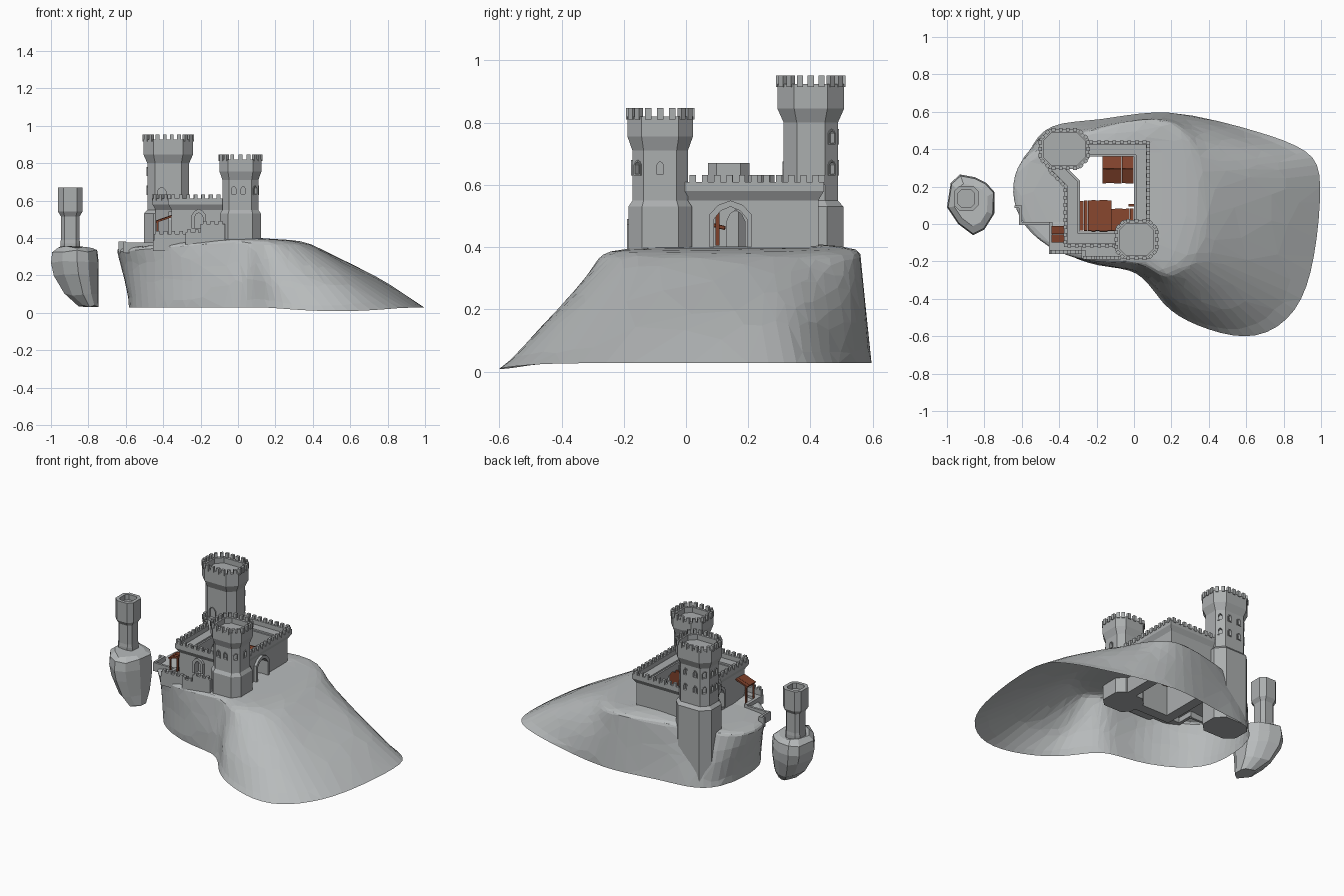
import bpy, bmesh, math, random
from mathutils import Matrix, Vector

random.seed(4)
cube = bpy.data.objects.get("Cube")
if cube:
    bpy.data.objects.remove(cube, do_unlink=True)


def material(name, r, g, b):
    m = bpy.data.materials.new(name)
    m.use_nodes = True
    m.diffuse_color = (r, g, b, 1)
    m.node_tree.nodes["Principled BSDF"].inputs["Base Color"].default_value = (r, g, b, 1)
    return m


ROCK = material("rock grey", .475, .495, .5)
STONE = material("castle stone", .41, .425, .43)
WOOD = material("red brown wood", .21, .053, .024)


def finish(name, bm, mat, recalc=True):
    if recalc:
        bmesh.ops.recalc_face_normals(bm, faces=bm.faces)
    mesh = bpy.data.meshes.new(name)
    bm.to_mesh(mesh)
    bm.free()
    mesh.materials.append(mat)
    ob = bpy.data.objects.new(name, mesh)
    bpy.context.collection.objects.link(ob)
    return ob


def loft(name, rings, mat, capped=True, wrap=False, recalc=True):
    bm = bmesh.new()
    rows = [[bm.verts.new(p) for p in ring] for ring in rings]
    for a, b in zip(rows, rows[1:] + (rows[:1] if wrap else [])):
        for i in range(len(a)):
            j = (i + 1) % len(a)
            bm.faces.new((a[i], a[j], b[j], b[i]))
    if capped:
        bm.faces.new(rows[0][::-1])
        bm.faces.new(rows[-1])
    if not recalc:
        bmesh.ops.remove_doubles(bm, verts=bm.verts, dist=.002)
    return finish(name, bm, mat, recalc)


def offset(poly, d):
    """Move every edge of a counter-clockwise polygon outward by d."""
    out = []
    for i, p in enumerate(poly):
        e0 = (p - poly[i - 1]).normalized()
        e1 = (poly[(i + 1) % len(poly)] - p).normalized()
        n0, n1 = Vector((e0.y, -e0.x)), Vector((e1.y, -e1.x))
        out.append(p + (n0 + n1) * d / (1 + n0.dot(n1)))
    return out


def profile_rings(poly, profile):
    return [[(p.x, p.y, z) for p in offset(poly, d)] for d, z in profile]


def add_box(bm, centre, size, rot=Matrix()):
    mat = Matrix.Translation(centre) @ rot @ Matrix.Diagonal((*size, 1))
    bmesh.ops.create_cube(bm, size=1, matrix=mat)


def span_box(bm, x0, x1, y0, y1, z0, z1):
    add_box(bm, ((x0 + x1) / 2, (y0 + y1) / 2, (z0 + z1) / 2), (x1 - x0, y1 - y0, z1 - z0))


def edges(poly):
    for i, p in enumerate(poly):
        q = poly[(i + 1) % len(poly)]
        yield i, p, q, math.atan2(q.y - p.y, q.x - p.x)


def merlons(name, poly, z, height, step):
    bm = bmesh.new()
    for i, p, q, angle in edges(poly):
        n = max(1, round((q - p).length / step))
        for k in range(n):
            c = p.lerp(q, (k + .5) / n)
            add_box(bm, (c.x, c.y, z + height / 2 - .005), (.02, .018, height + .01),
                    Matrix.Rotation(angle, 4, 'Z'))
    finish(name, bm, STONE)


def arch(name, w, h, depth, loc, angle):
    """Pointed arch block; its local x runs along the wall."""
    shape = [(-.5, 0), (.5, 0), (.5, .7), (.3, .9), (0, 1), (-.3, .9), (-.5, .7)]
    rings = [[(x * w, s * depth / 2, z * h) for x, z in shape] for s in (-1, 1)]
    ob = loft(name, rings, STONE)
    ob.location = loc
    ob.rotation_euler.z = angle
    return ob


def cut_arch(name, targets, w, h, depth, loc, angle):
    cutter = arch(name + "_cutter", w, h, depth, loc, angle)
    cutter.hide_render = cutter.hide_viewport = True
    for ob in targets:
        mod = ob.modifiers.new(name, 'BOOLEAN')
        mod.object = cutter
        mod.solver = 'EXACT'


def window(name, owner, p, z, angle, w=.022, h=.04):
    """Raised surround with a niche sunk into the wall."""
    frame = arch(name + "_frame", w + .01, h + .01, .008, (p.x, p.y, z - .005), angle)
    cut_arch(name, (owner, frame), w, h, .03, (p.x, p.y, z), angle)


# Main crag: foot x, foot y, brow x, brow y, brow z for each rib
ribs = [(1.01, .25, .32, .2, .39), (.97, -.2, .32, 0, .39), (.88, -.48, .31, -.12, .39),
        (.66, -.63, .28, -.2, .39), (.39, -.57, .21, -.27, .39), (.18, -.47, .14, -.27, .39),
        (.09, -.33, .08, -.22, .39), (0, -.24, 0, -.21, .4), (-.2, -.225, -.2, -.21, .38),
        (-.4, -.15, -.41, -.17, .37), (-.57, -.01, -.6, -.02, .35), (-.59, .19, -.67, .17, .36),
        (-.57, .4, -.62, .34, .36), (-.46, .545, -.45, .44, .38), (-.2, .55, -.2, .51, .4),
        (.12, .615, .12, .585, .4), (.4, .565, .26, .51, .39), (.65, .5, .31, .4, .39),
        (.96, .395, .32, .3, .39)]
ribs.reverse()
rings = []
for t in (0, .1, .35, .65, .88, 1):
    ring = []
    for fx, fy, bx, by, bz in ribs:
        foot = Vector((fx, fy, .008 if fy < -.5 else .028))
        p = foot.lerp(Vector((bx, by, bz)), t)
        if 0 < t < 1:
            p += Vector([random.uniform(-.012, .012) for _ in range(3)])
            # The front spur runs straighter than the other slopes
            p.z += math.sin(t * math.pi) * (.03 if fy > -.4 else .008)
        ring.append(p)
    rings.append(ring)
# The plateau stops under the castle walls, leaving the courtyard open
rings.append([(min(max(p.x, -.35), .035), min(max(p.y, -.08), .4), p.z + .012) for p in rings[-1]])
crag = loft("main_crag", rings, ROCK, capped=False, recalc=False)
crag.modifiers.new("Round", 'SUBSURF').levels = 2
crag.modifiers["Round"].render_levels = 2
crag.modifiers.new("Facets", 'DECIMATE').ratio = .2

# Sea stack with its lone turret
stack = [(-1, .09), (-.94, 0), (-.86, -.06), (-.8, -.03), (-.75, .05), (-.745, .17),
         (-.79, .22), (-.85, .25), (-.93, .265), (-.98, .22)]
loft("small_stack", [[(ax + (x - ax) * s, ay + (y - ay) * s, z + random.uniform(-.008, .008))
                      for x, y in stack]
                     for s, ax, ay, z in ((.42, -.745, .06, .035), (.72, -.745, .08, .1),
                                          (.94, -.745, .1, .2), (1, -.87, .1, .27),
                                          (.95, -.87, .1, .33), (.7, -.87, .1, .35))], ROCK)


def octagon(cx, cy, hx, hy, c):
    pts = [(hx, c - hy), (hx, hy - c), (hx - c, hy), (c - hx, hy),
           (-hx, hy - c), (-hx, c - hy), (c - hx, -hy), (hx - c, -hy)]
    return [Vector((cx + x, cy + y)) for x, y in pts]


def tower(name, poly, foot, plinth, neck, crown, rim, flare, base):
    profile = [(base, foot), (base, plinth), (0, plinth + .02), (0, neck), (flare, crown),
               (flare, rim), (flare - .022, rim), (flare - .022, rim - .035)]
    return loft(name, profile_rings(poly, profile), STONE)


turret = octagon(-.897, .137, .05, .052, .02)
tower("lone_turret", turret, .31, .37, .515, .54, .67, .015, .003)

keep = octagon(-.373, .401, .112, .087, .042)
tall_tower = tower("tall_tower", keep, .05, .53, .8, .845, .925, .02, .018)
merlons("tall_tower_merlons", offset(keep, .016), .925, .027, .04)

gate_keep = octagon(.013, -.083, .096, .089, .036)
gate_tower = tower("gate_tower", gate_keep, .3, .53, .71, .755, .82, .016, .013)
merlons("gate_tower_merlons", offset(gate_keep, .012), .82, .027, .04)

# Tower windows, and the tall tower's door onto the wall walk
for i, p, q, angle in edges(gate_keep):
    for t in ((.2, .62) if i == 6 else (.5,) if i in (0, 7) else ()):
        window("gate_tower_window", gate_tower, p.lerp(q, t), .635, angle)
for i, p, q, angle in edges(keep):
    for z in (.635, .735):
        for t in ((.25, .75) if i in (2, 4) else (.5,) if i in (1, 3) else ()):
            window("tall_tower_window", tall_tower, p.lerp(q, t), z, angle)
    if i == 6:
        window("wall_walk_door", tall_tower, p.lerp(q, .25), .6, angle, .045, .07)

# Curtain wall with walkway and parapet
wall_line = [Vector(p) for p in ((.065, -.105), (.065, .425), (-.44, .425),
                                 (-.44, .29), (-.355, .205), (-.355, -.105))]
wall = loft("curtain_wall", profile_rings(wall_line, [
    (0, .3), (0, .55), (.018, .58), (.018, .61), (0, .61), (0, .58), (-.055, .58), (-.055, .57),
    (-.065, .57), (-.065, .3)]), STONE, capped=False, wrap=True)
merlons("curtain_wall_merlons", offset(wall_line, .012), .61, .022, .04)

# Gateways through the walls and a sunk south door, with raised surrounds
quarter = math.pi / 2
for name, w, h, depth, loc, angle in (
        ("main_gate", .105, .13, .2, (.065, .143, .4), quarter),
        ("west_gate", .06, .13, .2, (-.355, .16, .39), quarter),
        ("south_door", .045, .085, .05, (-.21, -.105, .45), 0)):
    frame = arch(name + "_surround", w + .03, h + .02, .034, loc, angle)
    cut_arch(name, (wall, frame), w, h, depth, loc, angle)

# Open leaf of the main gate
bm = bmesh.new()
span_box(bm, -.03, .045, .094, .107, .405, .525)
finish("gate_leaf", bm, WOOD)

# Terrace in front of the south wall, with stepped low parapets
bm = bmesh.new()
for box in ((-.45, -.27, -.155, -.1, .33, .385), (-.28, -.07, -.18, -.1, .33, .405),
            (-.64, -.6, .085, .1, .32, .38), (-.615, -.6, 0, .1, .32, .38),
            (-.615, -.44, -.005, .01, .32, .375), (-.455, -.435, -.16, .01, .33, .385),
            (-.45, -.27, -.16, -.14, .33, .42), (-.28, -.26, -.185, -.14, .33, .43),
            (-.27, -.18, -.19, -.17, .33, .43), (-.2, -.07, -.19, -.17, .33, .475)):
    span_box(bm, *box)
for k in range(9):
    x = -.43 + k * .042
    front, top = (-.15, .42) if x < -.27 else (-.18, .43 if x < -.19 else .475)
    add_box(bm, (x, front, top + .007), (.02, .02, .018))
finish("terrace", bm, STONE)


# Plank roofs
def plank_roof(name, x0, x1, y0, y1, z0, z1):
    bm = bmesh.new()
    n = max(3, round((x1 - x0) / .02))
    step = (x1 - x0) / n
    slope = Matrix.Rotation(math.atan2(z1 - z0, y1 - y0), 4, 'X')
    length = math.hypot(y1 - y0, z1 - z0)
    for k in range(n):
        c = (x0 + (k + .5) * step, (y0 + y1) / 2, (z0 + z1) / 2 + random.uniform(0, .003))
        add_box(bm, c, (step - .0005, length * random.uniform(.97, 1.02), .01), slope)
    return finish(name, bm, WOOD)


plank_roof("north_shed_front", -.17, -.003, .22, .295, .47, .5)
plank_roof("north_shed_back", -.17, -.003, .295, .36, .5, .465)
plank_roof("south_shed_wide", -.29, -.12, -.037, .125, .5, .46)
plank_roof("south_shed_narrow", -.12, -.003, -.037, .08, .485, .455)

# Canopy built sideways, then turned to lean on the west wall
canopy = plank_roof("terrace_canopy", .01, .1, -.44, -.355, .485, .515)
canopy.rotation_euler.z = -quarter
bm = bmesh.new()
for y in (-.095, -.02):
    span_box(bm, -.435, -.425, y, y + .01, .37, .485)
finish("canopy_posts", bm, WOOD)
